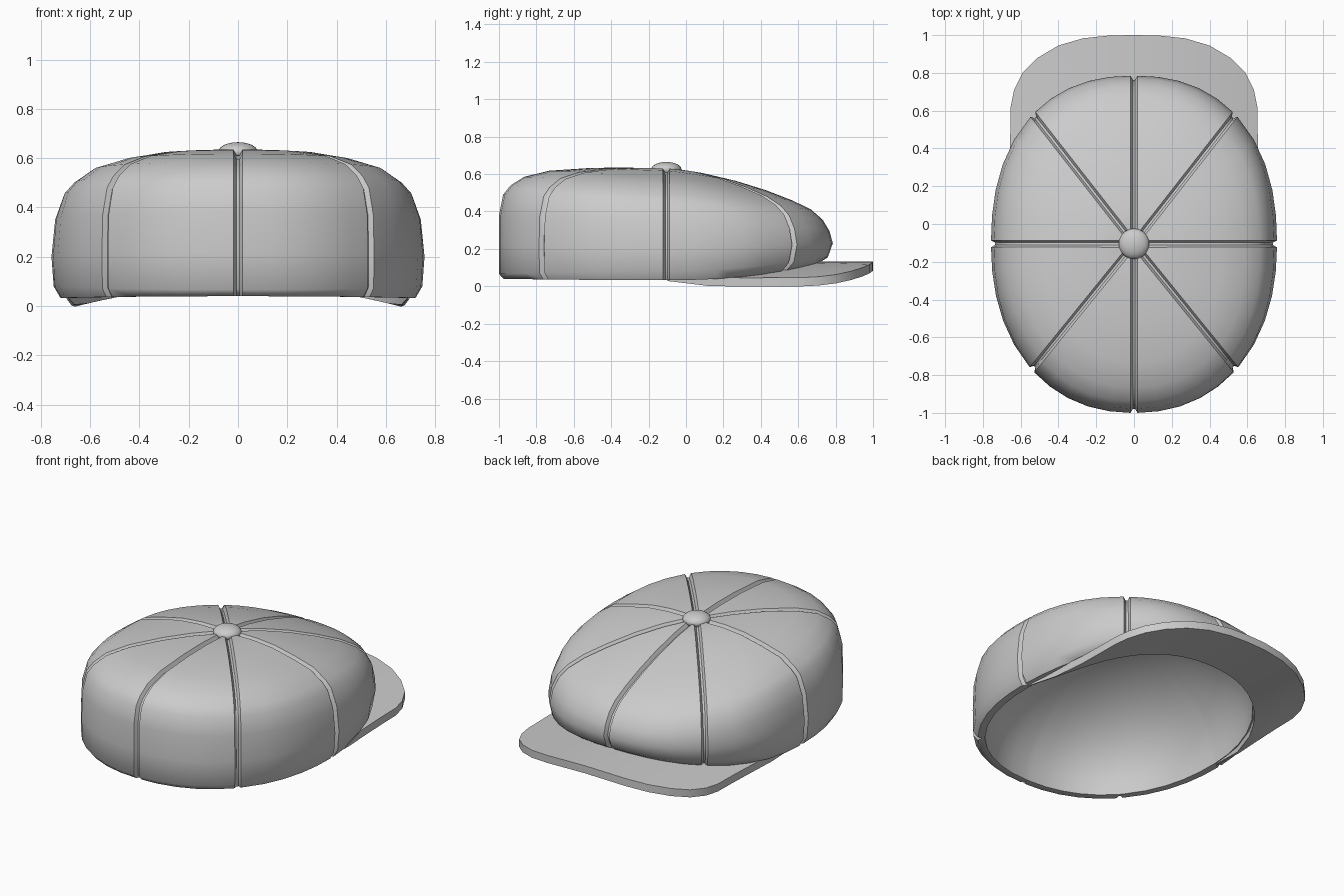
import bpy, bmesh
from math import sin, cos, asin, radians, pi, hypot, atan2

if "Cube" in bpy.data.objects:
    bpy.data.objects.remove(bpy.data.objects["Cube"])

CY = -0.105          # crown centre in y
SIDE_R, FRONT_R, REAR_R = 0.757, 0.89, 0.895
# profiles from apex to hem: (fraction of outline radius, height)
SIDE = [(.08, .63), (.25, .63), (.42, .618), (.6, .588), (.77, .552), (.88, .495),
        (.93, .455), (.98, .35), (1, .2), (.988, .08), (.952, .033)]
REAR = [(.08, .628), (.25, .635), (.45, .633), (.7, .618), (.85, .585), (.93, .54),
        (.975, .49), (1, .38), (1, .22), (1, .066), (.972, .04)]
PEAK = [(.08, .625), (.22, .605), (.42, .563), (.6, .513), (.76, .458), (.87, .41),
        (.94, .355), (.98, .295), (1, .23), (.97, .155), (.9, .115)]
ROWS = len(SIDE)
SEAMS = [radians(a) for a in (0, 52, 90, 128, 180, 231, 270, 309)]
STEPS = 5
LINING = .042        # hem width
DOME_TOP = .585      # height of the hollow


def outline(a):
    b, n = (FRONT_R, 2.3) if sin(a) > 0 else (REAR_R, 2.2)
    return (abs(cos(a) / SIDE_R) ** n + abs(sin(a) / b) ** n) ** (-1 / n)


def profile(a, j):
    j = max(0, min(ROWS - 1, j))
    end = PEAK if sin(a) > 0 else REAR
    w = abs(sin(a)) ** 1.3
    wz = abs(sin(a)) ** (1.3, 1.9, 2.5)[max(0, j - 8)]   # hem stays down on the brim
    f = SIDE[j][0] * (1 - w) + end[j][0] * w
    return f * outline(a), SIDE[j][1] * (1 - wz) + end[j][1] * wz


def point(a, j, depth):
    r, z = profile(a, j)
    r0, z0 = profile(a, j - 1)
    r1, z1 = profile(a, j + 1)
    dr, dz = r1 - r0, z1 - z0
    if j == ROWS - 1:
        r -= depth                      # hem is cut level
    else:
        length = hypot(dr, dz)
        r += dz / length * depth
        z -= dr / length * depth
    return (r * cos(a), CY + r * sin(a), z)


def dome(a, t):
    """Rounded hollow rising from the hem (t=0) to the apex (t=1)."""
    r, z = profile(a, ROWS - 1)
    r = (r - LINING) * cos(t * pi / 2)
    return (r * cos(a), CY + r * sin(a), z + (DOME_TOP - z) * sin(t * pi / 2))


def columns(j):
    """Angle and groove depth of each column; grooves keep a constant width."""
    out = []
    for i, s in enumerate(SEAMS):
        nxt = SEAMS[(i + 1) % 8] + (2 * pi if i == 7 else 0)
        r, rn = profile(s, j)[0], profile(nxt, j)[0]
        out += [(s - asin(.006 / r), .022), (s + asin(.006 / r), .022)]
        lo, hi = s + asin(.018 / r), nxt - asin(.018 / rn)
        out += [(lo + (hi - lo) * k / STEPS, 0) for k in range(STEPS + 1)]
    return out


def finish(bm, name, angle):
    bmesh.ops.recalc_face_normals(bm, faces=bm.faces)
    me = bpy.data.meshes.new(name)
    bm.to_mesh(me)
    bm.free()
    ob = bpy.data.objects.new(name, me)
    bpy.context.collection.objects.link(ob)
    bpy.ops.object.select_all(action='DESELECT')
    ob.select_set(True)
    bpy.context.view_layer.objects.active = ob
    bpy.ops.object.shade_smooth_by_angle(angle=radians(angle))
    return ob


def bridge(bm, p, q, closed=True):
    n = len(p)
    for i in range(n if closed else n - 1):
        k = (i + 1) % n
        bm.faces.new((p[i], p[k], q[k], q[i]))


# Crown: eight panels with sunken seams, and a smooth rounded hollow
bm = bmesh.new()
rings = [[bm.verts.new(point(a, j, d)) for a, d in columns(j)] for j in range(ROWS)]
rings += [[bm.verts.new(dome(a, k / 12)) for a, d in columns(ROWS - 1)]
          for k in range(12)]
for p, q in zip(rings, rings[1:]):
    bridge(bm, p, q)
for ring, z in ((rings[0], .615), (rings[-1], DOME_TOP)):
    c = bm.verts.new((0, CY, z))
    for i in range(len(ring)):
        bm.faces.new((ring[i], ring[(i + 1) % len(ring)], c))
finish(bm, "crown", 52)

# Brim: arched plate from the hem to a rounded-square outline
half = [(.695, -.1), (.675, .12), (.66, .32), (.655, .48), (.653, .62), (.635, .71),
        (.59, .8), (.51, .88), (.4, .945), (.27, .983), (.13, .998), (0, 1)]
edge = half + [(-x, y) for x, y in reversed(half[:-1])]


def brim_z(x, y):
    return .085 - .2 * x * x + .04 * (max(0, .3 - y) / .4) ** 2


bm = bmesh.new()
grid = {}
for t in (0, .33, .67, 1):
    for h in (0, .047):
        line = []
        for x, y in edge:
            a = atan2(y - CY, x)
            r = profile(a, ROWS - 1)[0] - LINING + .008
            px = r * cos(a) * (1 - t) + x * t
            py = (CY + r * sin(a)) * (1 - t) + y * t
            line.append(bm.verts.new((px, py, brim_z(px, py) + h)))
        grid[t, h] = line
for a, b in ((0, .33), (.33, .67), (.67, 1)):
    for h in (0, .047):
        bridge(bm, grid[a, h], grid[b, h], False)
    for e in (0, -1):
        bm.faces.new((grid[a, 0][e], grid[b, 0][e], grid[b, .047][e], grid[a, .047][e]))
for t in (0, 1):
    bridge(bm, grid[t, 0], grid[t, .047], False)
finish(bm, "brim", 30)

# Button on top
bm = bmesh.new()
bmesh.ops.create_uvsphere(bm, u_segments=20, v_segments=12, radius=1)
for v in bm.verts:
    v.co = (v.co.x * .081, v.co.y * .081 + CY, v.co.z * .04 + .625)
finish(bm, "button", 60)
